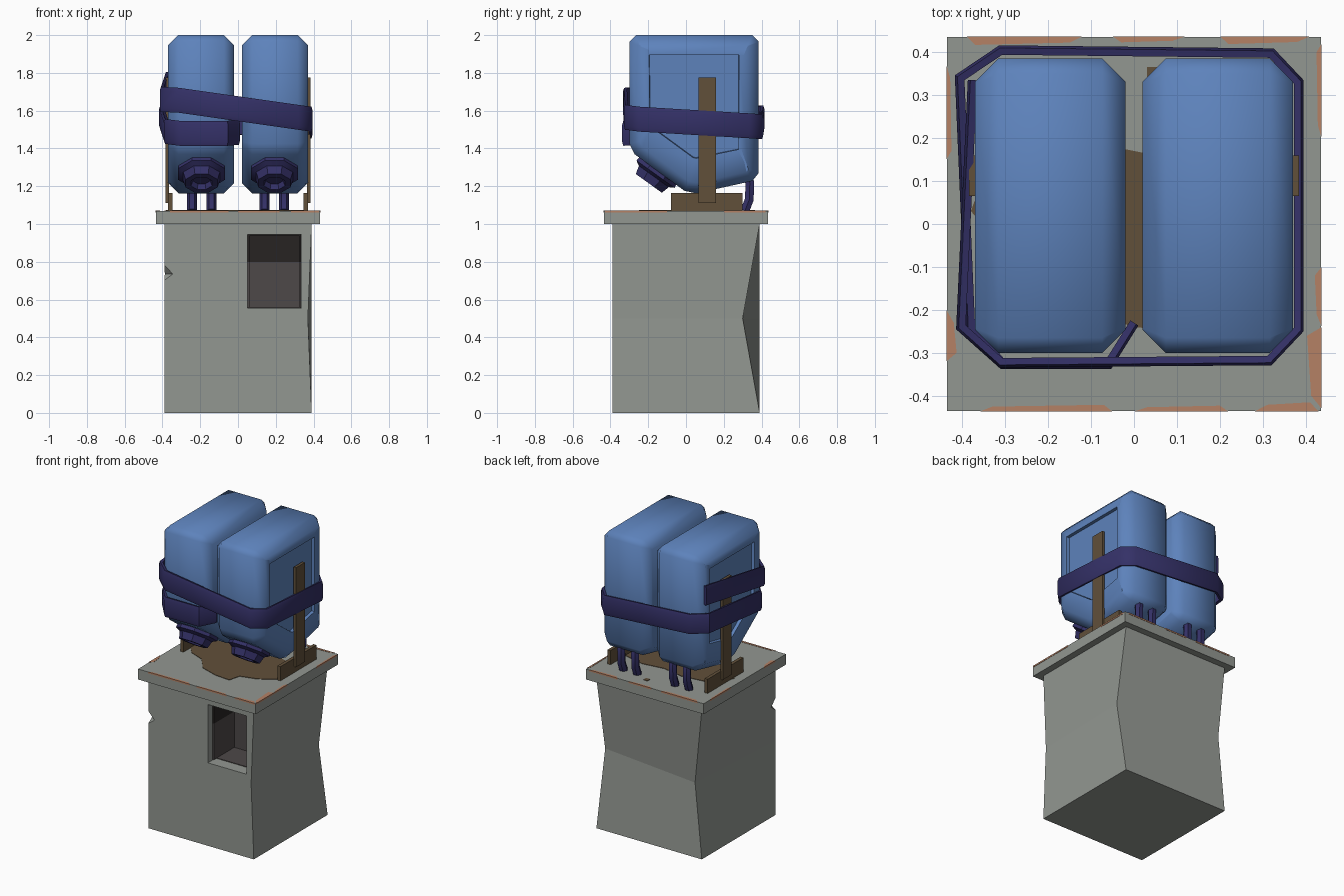
import bpy, bmesh, math, random
from mathutils import Vector, Matrix

if "Cube" in bpy.data.objects:
    bpy.data.objects.remove(bpy.data.objects["Cube"])

random.seed(4)


def material(name, rgb):
    m = bpy.data.materials.new(name)
    m.diffuse_color = (*rgb, 1)
    m.use_nodes = True
    m.node_tree.nodes["Principled BSDF"].inputs["Base Color"].default_value = m.diffuse_color
    return m


GREY = material("concrete_grey", (0.29, 0.31, 0.285))
ORANGE = material("worn_orange", (0.46, 0.22, 0.13))
BLUE = material("tank_blue", (0.11, 0.225, 0.50))
NAVY = material("strap_navy", (0.034, 0.030, 0.135))
BROWN = material("rust_brown", (0.12, 0.08, 0.042))
NICHE = material("niche_brown", (0.075, 0.065, 0.065))
DARK = material("niche_dark", (0.02, 0.017, 0.016))


def finish(bm, name, mat, smooth=None):
    bmesh.ops.recalc_face_normals(bm, faces=bm.faces[:])
    me = bpy.data.meshes.new(name)
    bm.to_mesh(me)
    bm.free()
    ob = bpy.data.objects.new(name, me)
    bpy.context.collection.objects.link(ob)
    me.materials.append(mat)
    if smooth:
        activate(ob)
        bpy.ops.object.shade_smooth_by_angle(angle=math.radians(smooth))
    return ob


def activate(ob):
    bpy.ops.object.select_all(action='DESELECT')
    ob.select_set(True)
    bpy.context.view_layer.objects.active = ob


def loft_bm(rings):
    """Skin a list of equal-length point rings and cap both ends."""
    bm = bmesh.new()
    vs = [[bm.verts.new(p) for p in r] for r in rings]
    n = len(rings[0])
    for a, b in zip(vs, vs[1:]):
        for i in range(n):
            bm.faces.new((a[i], a[(i + 1) % n], b[(i + 1) % n], b[i]))
    bm.faces.new(vs[0][::-1])
    bm.faces.new(vs[-1])
    return bm


def box(name, x, y, z, mat):
    rings = [[(x[0], y[0], h), (x[1], y[0], h), (x[1], y[1], h), (x[0], y[1], h)] for h in z]
    return finish(loft_bm(rings), name, mat)


def cut(ob, cutter):
    cutter.hide_render = True
    m = ob.modifiers.new("cut", 'BOOLEAN')
    m.operation, m.object, m.solver = 'DIFFERENCE', cutter, 'EXACT'
    activate(ob)
    bpy.ops.object.modifier_apply(modifier=m.name)
    bpy.data.objects.remove(cutter)


# pedestal shaft with pinched corners, corner chip and front niche
S = 0.39
square = [(-S, -S), (S, -S), (S, S), (-S, S)]
waist = [(-S, -S), (0.37, -S), (0.388, 0.30), (-0.34, S)]
shaft = finish(loft_bm([[(x, y, h) for x, y in r]
                        for r, h in ((square, 0), (waist, 0.5), (square, 1.0))]),
               "pedestal_shaft", GREY)
chip = [[(-S + t - o, -S - t - o, z) for o, z in ((0.1, 1.0), (-0.0225, 0.735), (0.1, 0.5))]
        for t in (-0.2, 0.2)]
chip = [[(-S + t + d, -S - t + d, z) for d, z in
         ((-0.0225, 0.8325), (0.0225, 0.735), (-0.0225, 0.6675))] for t in (-0.2, 0.2)]
chip = [[(x + 0.0, y + 0.0, z) for x, y, z in r] for r in chip]
cut(shaft, finish(loft_bm(chip), "chip_cutter", GREY))
cut(shaft, box("niche_cutter", (0.05, 0.335), (-0.5, -0.115), (0.555, 0.945), GREY))

# niche lining, dark at the top
N = (-0.34, -0.118)
for part, z, mat in (("lower", (0.558, 0.80), NICHE), ("upper", (0.80, 0.942), DARK)):
    box("niche_back_" + part, (0.051, 0.334), (-0.125, -0.116), z, mat)
    box("niche_left_" + part, (0.051, 0.060), N, z, mat)
    box("niche_right_" + part, (0.325, 0.334), N, z, mat)
box("niche_floor", (0.051, 0.334), (-0.31, -0.118), (0.556, 0.560), NICHE)
box("niche_ceiling", (0.051, 0.334), N, (0.937, 0.944), DARK)

# slab with rust stain and worn edges
E = 0.435
box("slab", (-E, E), (-E, E), (1.0, 1.07), GREY)
stain = [(-0.38, 0.03), (-0.30, -0.06), (-0.20, -0.10), (-0.12, -0.20), (0.0, -0.24), (0.11, -0.25),
         (0.13, -0.17), (0.24, -0.14), (0.34, -0.08), (0.36, 0.14), (0.20, 0.18), (0.05, 0.16),
         (-0.10, 0.19), (-0.33, 0.16)]
finish(loft_bm([[(x, y, h) for x, y in stain] for h in (1.068, 1.073)]), "rust_stain", BROWN)
box("rust_spot", (0.03, 0.06), (0.335, 0.365), (1.068, 1.073), BROWN)


def streak(a, b, side, w):
    """Orange wear along one slab edge, wrapping slightly onto the rim."""
    pts = [(a, -E - 0.002), (b, -E - 0.002), (b - 0.02, -E + w), (a + 0.03, -E + w * 0.7)]
    rot = Matrix.Rotation(side * math.pi / 2, 3, 'Z')
    rings = [[rot @ Vector((x, y, h)) for x, y in pts] for h in (1.062, 1.072)]
    finish(loft_bm(rings), "worn_edge", ORANGE)


for side, a, b, w in ((0, -0.36, -0.05, 0.014), (0, 0.0, 0.22, 0.012), (0, 0.28, 0.43, 0.02),
                      (1, -0.43, -0.24, 0.032), (1, -0.24, -0.10, 0.014), (1, 0.20, 0.42, 0.01),
                      (2, -0.41, -0.20, 0.016), (2, -0.12, 0.05, 0.012), (2, 0.12, 0.39, 0.018),
                      (3, -0.37, -0.15, 0.01), (3, 0.20, 0.32, 0.022)):
    streak(a, b, side, w)


# tanks: side profile extruded, chamfered, recessed panel on the outer side
profile = [(-0.30, 2.0), (0.385, 2.0), (0.385, 1.235), (0.02, 1.155), (-0.30, 1.39)]


def tank(s, name):
    bm = loft_bm([[(s * x, y, z) for y, z in profile] for x in (0.02, 0.37)])
    bmesh.ops.recalc_face_normals(bm, faces=bm.faces[:])
    across = [e for e in bm.edges if abs(e.verts[0].co.x - e.verts[1].co.x) > 0.1]
    bmesh.ops.bevel(bm, geom=across, offset=0.035, segments=1, affect='EDGES', clamp_overlap=True)
    rim = [e for e in bm.edges if abs(e.verts[0].co.x - e.verts[1].co.x) < 0.01]
    bmesh.ops.bevel(bm, geom=rim, offset=0.054, segments=1, affect='EDGES', clamp_overlap=True)
    bm.normal_update()
    outer = max((f for f in bm.faces if f.normal.x * s > 0.99), key=lambda f: f.calc_area())
    bmesh.ops.inset_individual(bm, faces=[outer], thickness=0.055, depth=0)
    for v in outer.verts:
        if v.co.z < 1.6:
            v.co.z += 0.075
    bmesh.ops.inset_individual(bm, faces=[outer], thickness=0.004, depth=-0.02)
    finish(bm, name, BLUE, 62)


def turned(name, rings, centre, axis, mat):
    """Eight-sided turned part from (radius, height) rings."""
    rot = Vector(axis).to_track_quat('Z', 'Y').to_matrix()
    angles = [math.pi / 8 + i * math.pi / 4 for i in range(8)]
    pts = [[Vector(centre) + rot @ Vector((r * math.cos(t), r * math.sin(t), h)) for t in angles]
           for r, h in rings]
    finish(loft_bm(pts), name, mat, 30)


def tube(name, pts, radius, mat):
    cu = bpy.data.curves.new(name, 'CURVE')
    cu.dimensions, cu.bevel_depth, cu.bevel_resolution, cu.use_fill_caps = '3D', radius, 1, True
    sp = cu.splines.new('POLY')
    sp.points.add(len(pts) - 1)
    for p, co in zip(sp.points, pts):
        p.co = (*co, 1)
    ob = bpy.data.objects.new(name, cu)
    bpy.context.collection.objects.link(ob)
    cu.materials.append(mat)
    activate(ob)
    bpy.ops.object.convert(target='MESH')
    bpy.ops.object.shade_smooth_by_angle(angle=math.radians(50))


for s, side in ((-1, "left"), (1, "right")):
    tank(s, side + "_tank")
    turned(side + "_nozzle", [(0.128, -0.02), (0.134, 0.02), (0.105, 0.035), (0.092, 0.08),
                              (0.06, 0.08), (0.05, 0.05)],
           (s * 0.193, -0.15, 1.28), (0, -0.58, -0.81), NAVY)
    for x in (0.14, 0.243):
        tube(side + "_pipe", [(s * x, 0.30, 1.28), (s * x, 0.338, 1.22), (s * x, 0.335, 1.13),
                              (s * x, 0.312, 1.07)], 0.027, NAVY)
    # side bracket: foot plate and upright
    box(side + "_foot_plate", sorted((s * 0.348, s * 0.37)), (-0.08, 0.30), (1.07, 1.165), BROWN)
    box(side + "_upright", sorted((s * 0.366, s * 0.384)), (0.065, 0.16), (1.11, 1.775), BROWN)

# strap: one band spiralling round both tanks and tucked between them
path = [Vector(p) for p in (
    (-0.375, 0.335, 1.74), (-0.402, -0.24, 1.66), (-0.31, -0.322, 1.655), (0.315, -0.317, 1.565),
    (0.383, -0.245, 1.555), (0.383, 0.33, 1.52), (0.32, 0.397, 1.515), (-0.31, 0.404, 1.56),
    (-0.405, 0.34, 1.565), (-0.38, -0.24, 1.49), (-0.305, -0.326, 1.48), (-0.06, -0.326, 1.48),
    (0.0, -0.23, 1.485))]
section = [(-0.010, -0.062), (0.006, -0.066), (0.012, -0.045), (0.012, 0.045), (0.006, 0.066),
           (-0.010, 0.062)]
rings = []
for i, p in enumerate(path):
    a = (p - path[max(i - 1, 0)]).to_2d()
    b = (path[min(i + 1, len(path) - 1)] - p).to_2d()
    dirs = [d.normalized() for d in (a, b) if d.length > 0]
    t = sum(dirs, Vector((0, 0))).normalized()
    k = 1 / max(t.dot(dirs[0]), 0.5)
    out = Vector((t.y, -t.x, 0)) * k
    rings.append([p + out * o + Vector((0, 0, z)) for o, z in section])
finish(loft_bm(rings), "strap", NAVY, 50)
